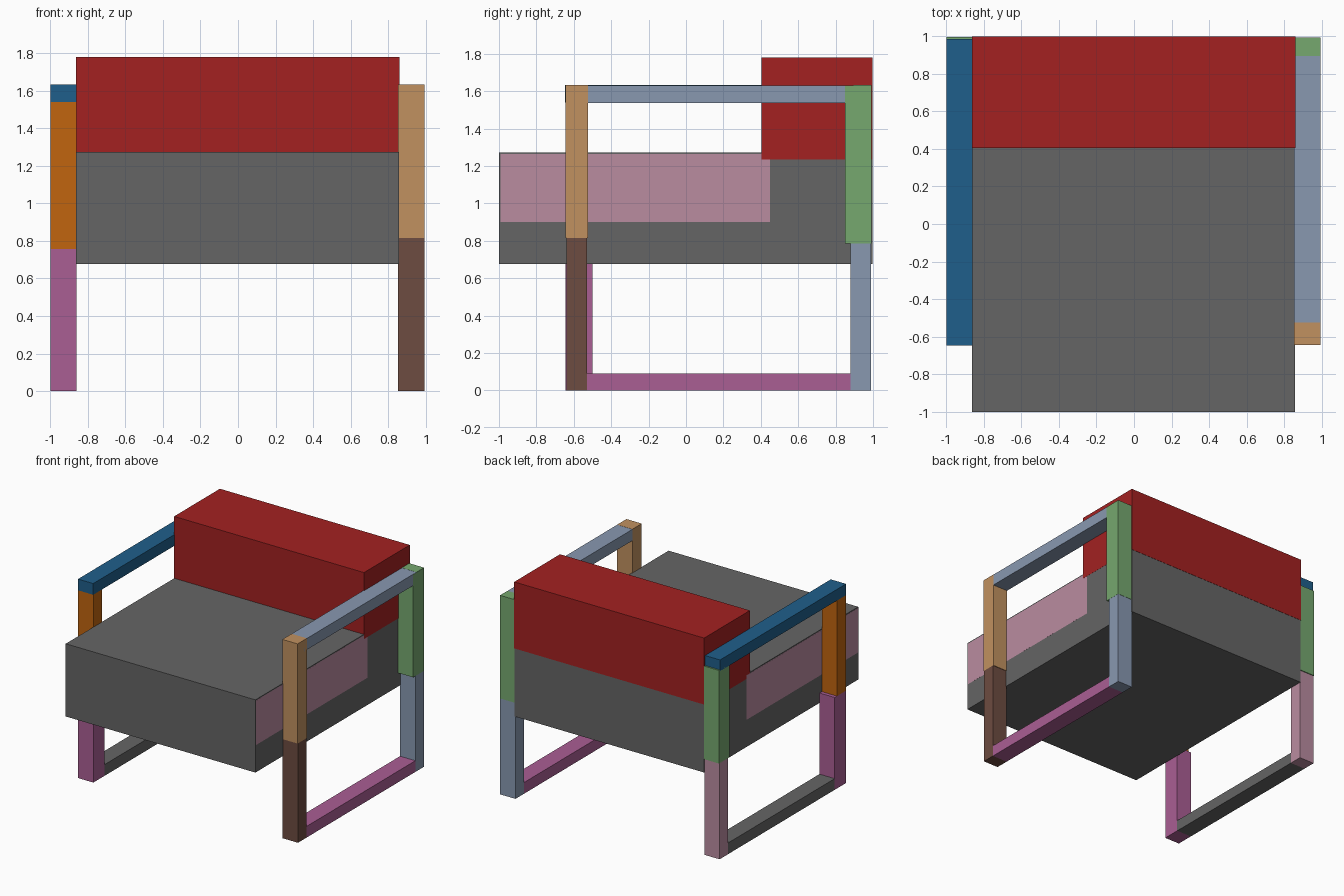
import bpy

default_cube = bpy.data.objects.get("Cube")
if default_cube:
    bpy.data.objects.remove(default_cube, do_unlink=True)


def to_linear(channel):
    c = channel / 255
    return c / 12.92 if c <= 0.04045 else ((c + 0.055) / 1.055) ** 2.4


def make_material(name, hex_colour):
    colour = [to_linear(c) for c in bytes.fromhex(hex_colour)] + [1.0]
    material = bpy.data.materials.new(name)
    material.use_nodes = True
    material.diffuse_color = colour
    shader = next(n for n in material.node_tree.nodes if n.type == "BSDF_PRINCIPLED")
    shader.inputs["Base Color"].default_value = colour
    shader.inputs["Roughness"].default_value = 0.8
    return material


red = make_material("red", "a32121")
grey = make_material("grey", "656565")
blue = make_material("blue", "1f5f8b")
orange = make_material("orange", "c1650f")
tan = make_material("tan", "c19160")
brown = make_material("brown", "6d4c41")
purple = make_material("purple", "aa5e94")
green = make_material("green", "76a86f")
blue_grey = make_material("blue grey", "8898b0")
pink = make_material("pink", "ba8ca0")


def box(name, material, x, y, z):
    """Add a box spanning the given (low, high) ranges."""
    spans = (x, y, z)
    bpy.ops.mesh.primitive_cube_add(size=1)
    part = bpy.context.object
    part.name = part.data.name = name
    centre = [(low + high) / 2 for low, high in spans]
    size = [high - low for low, high in spans]
    for vertex in part.data.vertices:
        vertex.co = [c * s for c, s in zip(vertex.co, size)]
    part.location = centre
    part.data.materials.append(material)
    return part


# Cushions
body_x = (-0.862, 0.858)
box("seat_cushion", grey, body_x, (-1.0, 0.996), (0.677, 1.273))
box("seat_side_panels", pink, (-0.863, 0.8583), (-0.993, 0.45), (0.90, 1.265))
box("back_cushion", red, (-0.863, 0.859), (0.405, 0.998), (1.235, 1.78))

# Left side frame
left_x = (0.853, 0.992)
box("left_front_post", tan, left_x, (-0.645, -0.525), (0.815, 1.632))
box("left_front_leg", brown, left_x, (-0.64, -0.53), (0, 0.815))
box("left_armrest", blue_grey, left_x, (-0.56, 0.895), (1.538, 1.631))
box("left_back_post", green, (0.852, 0.993), (0.85, 0.992), (0.787, 1.63))
box("left_back_leg", blue_grey, left_x, (0.88, 0.99), (0, 0.79))
box("left_floor_rail", purple, left_x, (-0.53, 0.88), (0, 0.092))
# The armrest overlaps the post head, so cap it flush
box("left_post_cap", green, left_x, (0.895, 0.992), (1.538, 1.632))

# Right side frame
right_x = (-0.998, -0.86)
box("right_front_post", orange, right_x, (-0.645, -0.53), (0.757, 1.54))
box("right_front_leg", purple, right_x, (-0.645, -0.5), (0, 0.757))
box("right_armrest", blue, right_x, (-0.647, 0.985), (1.54, 1.632))
box("right_back_post", green, right_x, (0.86, 0.997), (0.787, 1.55))
box("right_back_leg", pink, right_x, (0.88, 0.99), (0, 0.79))
box("right_floor_rail", grey, right_x, (-0.5, 0.88), (0, 0.092))
